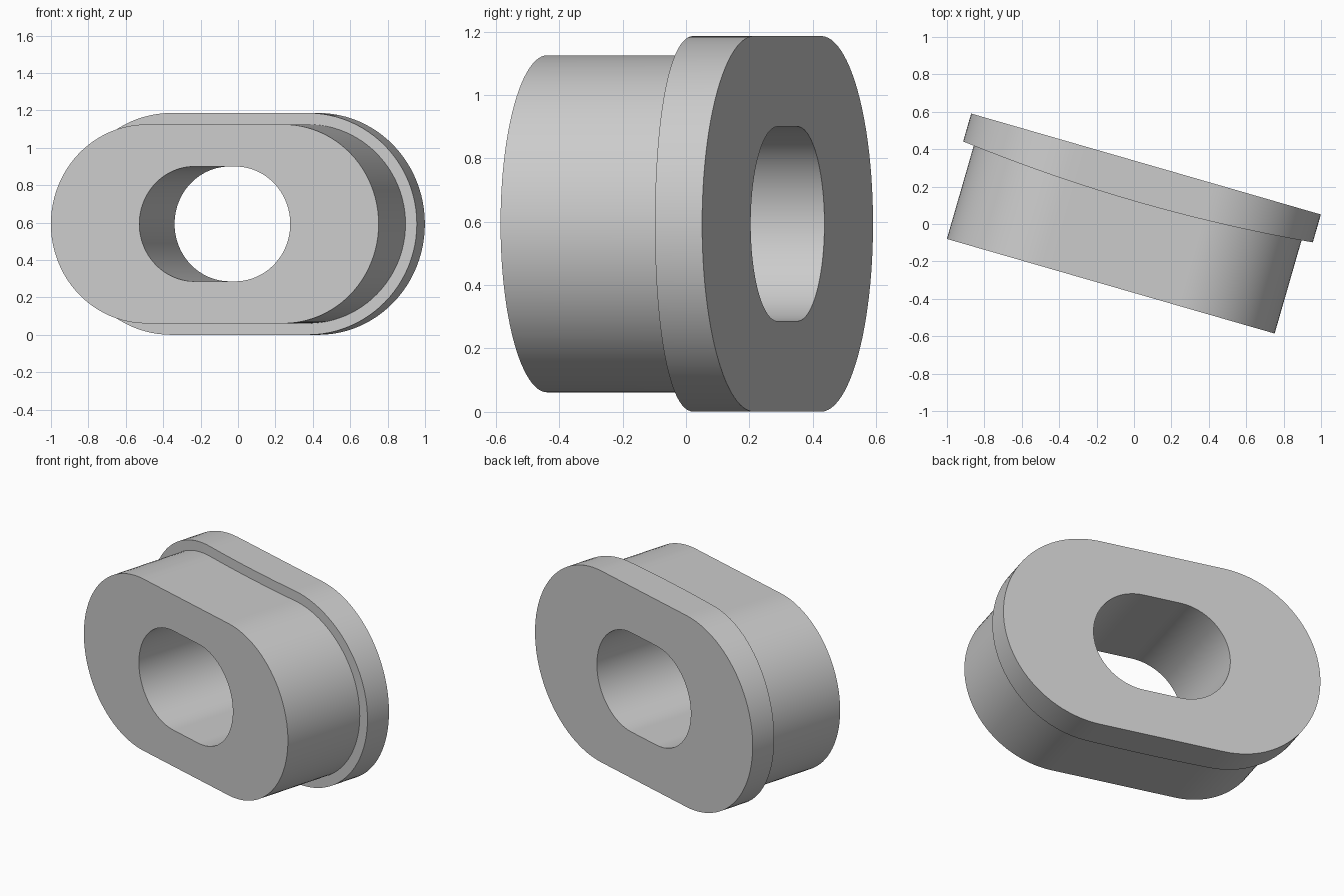
import bpy, bmesh, math
from mathutils import Matrix

cube = bpy.data.objects.get("Cube")
if cube:
    bpy.data.objects.remove(cube, do_unlink=True)

ARC, STRAIGHT = 48, 16          # segments per round end and per straight side
FRONT, BACK = -0.34, 0.34       # depth of the two flat faces
CENTRE_Z = 0.593


def stadium(half_straight, radius):
    """Points of a slot outline in the local x-z plane."""
    pts = []
    for side in (1, -1):
        for i in range(ARC):
            a = -math.pi / 2 + math.pi * i / ARC
            pts.append((side * (half_straight + radius * math.cos(a)),
                        side * radius * math.sin(a)))
        for i in range(STRAIGHT):
            pts.append((side * half_straight * (1 - 2 * i / STRAIGHT), side * radius))
    return pts


def flat(depth):
    return lambda x: depth


def bowed(x):
    """Underside of the flange: a shallow arc, thickest in the middle."""
    return BACK - 0.155 - 0.053 * (1 - (x / 0.973) ** 2)


body = stadium(0.38, 0.532)
rim = stadium(0.38, 0.593)
bore = stadium(0.113, 0.307)

# Closed chain of rings: body, flange step, flange, back face, bore, front face
rings = [(body, flat(FRONT)), (body, bowed), (rim, bowed),
         (rim, flat(BACK)), (bore, flat(BACK)), (bore, flat(FRONT))]

bm = bmesh.new()
loops = [[bm.verts.new((x, depth(x), z)) for x, z in outline] for outline, depth in rings]
count = len(body)
for k, a in enumerate(loops):
    b = loops[(k + 1) % len(loops)]
    for i in range(count):
        j = (i + 1) % count
        bm.faces.new((a[i], a[j], b[j], b[i]))
bmesh.ops.recalc_face_normals(bm, faces=bm.faces)
bm.transform(Matrix.Translation((-0.03, -0.006, CENTRE_Z))
             @ Matrix.Rotation(math.radians(-16.1), 4, "Z"))
mesh = bpy.data.meshes.new("flanged_bushing")
bm.to_mesh(mesh)
bm.free()

# Plain grey material
grey = bpy.data.materials.new("plain grey")
grey.use_nodes = True
colour = (0.6, 0.6, 0.6, 1)
grey.diffuse_color = colour
grey.node_tree.nodes["Principled BSDF"].inputs["Base Color"].default_value = colour
mesh.materials.append(grey)

bushing = bpy.data.objects.new("flanged_bushing", mesh)
bpy.context.collection.objects.link(bushing)
bpy.context.view_layer.objects.active = bushing
bushing.select_set(True)
bpy.ops.object.shade_smooth_by_angle(angle=math.radians(30))
